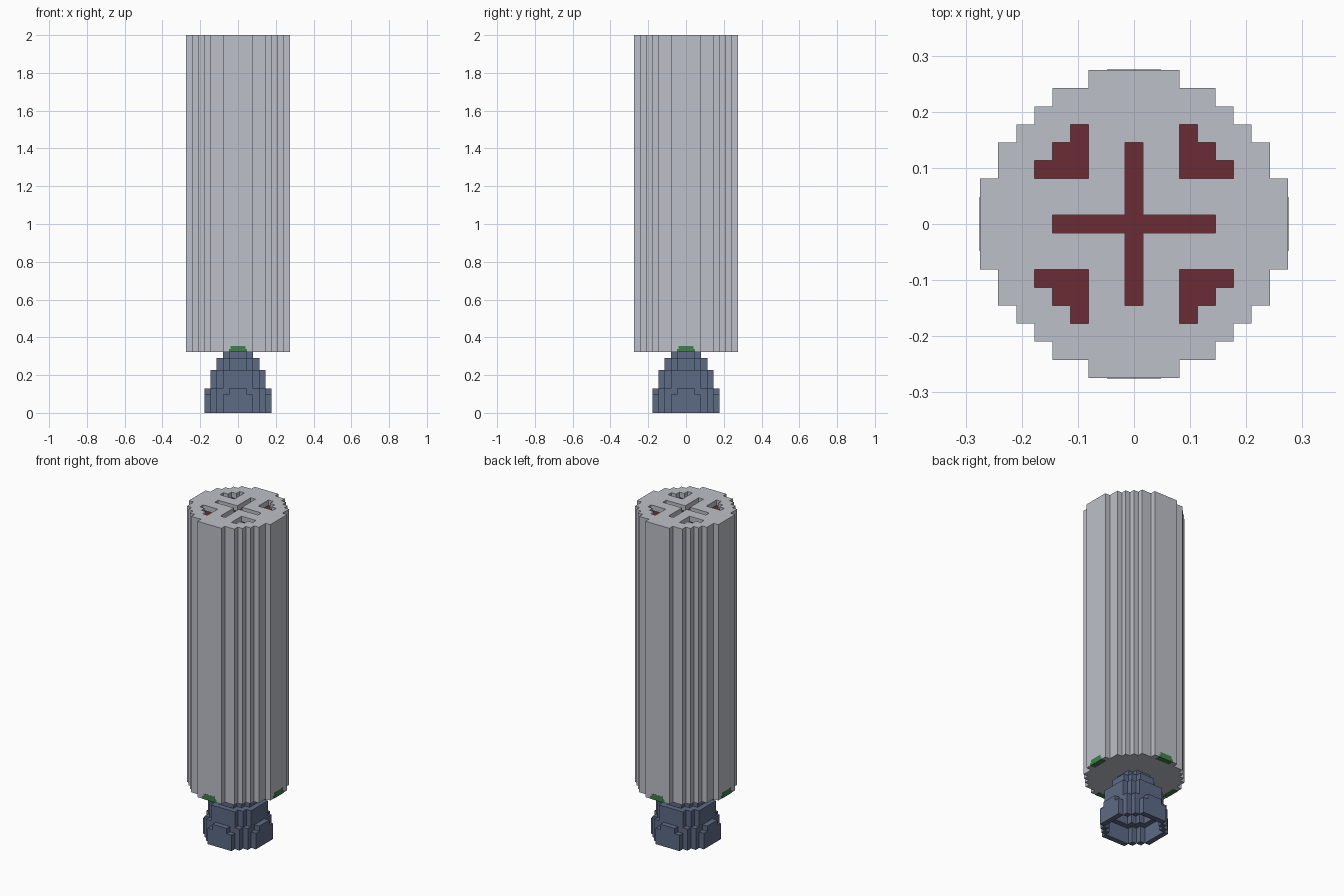
import bpy, bmesh, math
from mathutils import Vector

if "Cube" in bpy.data.objects:
    bpy.data.objects.remove(bpy.data.objects["Cube"])

U = 2 / 62  # one block of the stepped grid


def material(name, rgb):
    m = bpy.data.materials.new(name)
    m.diffuse_color = (*rgb, 1)
    m.use_nodes = True
    m.node_tree.nodes["Principled BSDF"].inputs["Base Color"].default_value = m.diffuse_color
    return m


grey = material("light_grey", (0.51, 0.53, 0.58))
red = material("dark_red", (0.145, 0.025, 0.035))
blue = material("slate_blue", (0.11, 0.147, 0.235))
green = material("green", (0.05, 0.22, 0.065))


def blocks(name, cells, mats, rule=lambda cell, d: 0):
    """Mesh only the exposed block faces, then merge flat areas."""
    bm = bmesh.new()
    verts = {}

    def vert(p):
        if p not in verts:
            verts[p] = bm.verts.new(((p[0] - .5) * U, (p[1] - .5) * U, p[2] * U))
        return verts[p]

    for c in cells:
        for axis in range(3):
            for s in (0, 1):
                d = [0, 0, 0]
                d[axis] = 2 * s - 1
                if (c[0] + d[0], c[1] + d[1], c[2] + d[2]) in cells:
                    continue
                a, b = (axis + 1) % 3, (axis + 2) % 3
                ring = []
                for u, v in ((0, 0), (1, 0), (1, 1), (0, 1)):
                    p = list(c)
                    p[axis] += s
                    p[a] += u
                    p[b] += v
                    ring.append(vert(tuple(p)))
                f = bm.faces.new(ring if s else ring[::-1])
                f.material_index = rule(c, d)
    bmesh.ops.dissolve_limit(bm, angle_limit=0.01, verts=bm.verts[:],
                             edges=bm.edges[:], delimit={'MATERIAL'})
    me = bpy.data.meshes.new(name)
    bm.to_mesh(me)
    bm.free()
    for m in mats:
        me.materials.append(m)
    ob = bpy.data.objects.new(name, me)
    bpy.context.collection.objects.link(ob)
    return ob


def disc(reach):
    """Stepped disc: reach[|row|] is the furthest column of that row."""
    n = len(reach) - 1
    return {(i, j) for j in range(-n, n + 1)
            for i in range(-reach[abs(j)], reach[abs(j)] + 1)}


# Body: tall stepped cylinder with a cross and corner wedges sunk in the top
def sunk(i, j):
    i, j = abs(i), abs(j)
    cross = min(i, j) == 0 and max(i, j) <= 4
    wedge = min(i, j) >= 3 and i + j <= 8
    return cross or wedge


section = disc([8, 8, 8, 7, 7, 6, 5, 4, 2])
body = {(i, j, k) for i, j in section for k in range(10, 62)
        if k < 61 or not sunk(i, j)}
blocks("body", body, [grey, red],
       lambda c, d: 1 if c[2] == 60 and d[2] == 1 else 0)

# Nozzle: stepped bell, one block thick, open at the bottom
d5, d5b = disc([5, 5, 5, 4, 3, 2]), disc([5, 5, 4, 4, 3, 1])
d4, d3, d2 = disc([4, 4, 4, 3, 2]), disc([3, 3, 2, 1]), disc([2, 2, 1])
layers = [(d5, d4)] * 3 + [(d5b, d3)] + [(d4, d3)] * 2 + [(d4, d2)] \
    + [(d3, d2)] + [(d3, set())] + [(d2, set())]
nozzle = {(i, j, k) for k, (outer, inner) in enumerate(layers)
          for i, j in outer - inner}
blocks("nozzle", nozzle, [blue])

# Small green lights on the lower rim, one per side
bm = bmesh.new()
for q in range(4):
    a = q * math.pi / 2
    for half, z0, z1 in ((1.5, 10, 10.5), (1.2, 10.5, 11)):
        low = z0 * U - (0.001 if z0 == 10 else 0)
        vs = bmesh.ops.create_cube(bm, size=1)['verts']
        for v in vs:
            x = v.co.x * 2 * half * U
            y = -8.5 * U - 0.001 if v.co.y < 0 else -7.5 * U
            z = low if v.co.z < 0 else z1 * U
            v.co = Vector((x * math.cos(a) - y * math.sin(a),
                           x * math.sin(a) + y * math.cos(a), z))
me = bpy.data.meshes.new("rim_lights")
bm.to_mesh(me)
bm.free()
me.materials.append(green)
bpy.context.collection.objects.link(bpy.data.objects.new("rim_lights", me))
